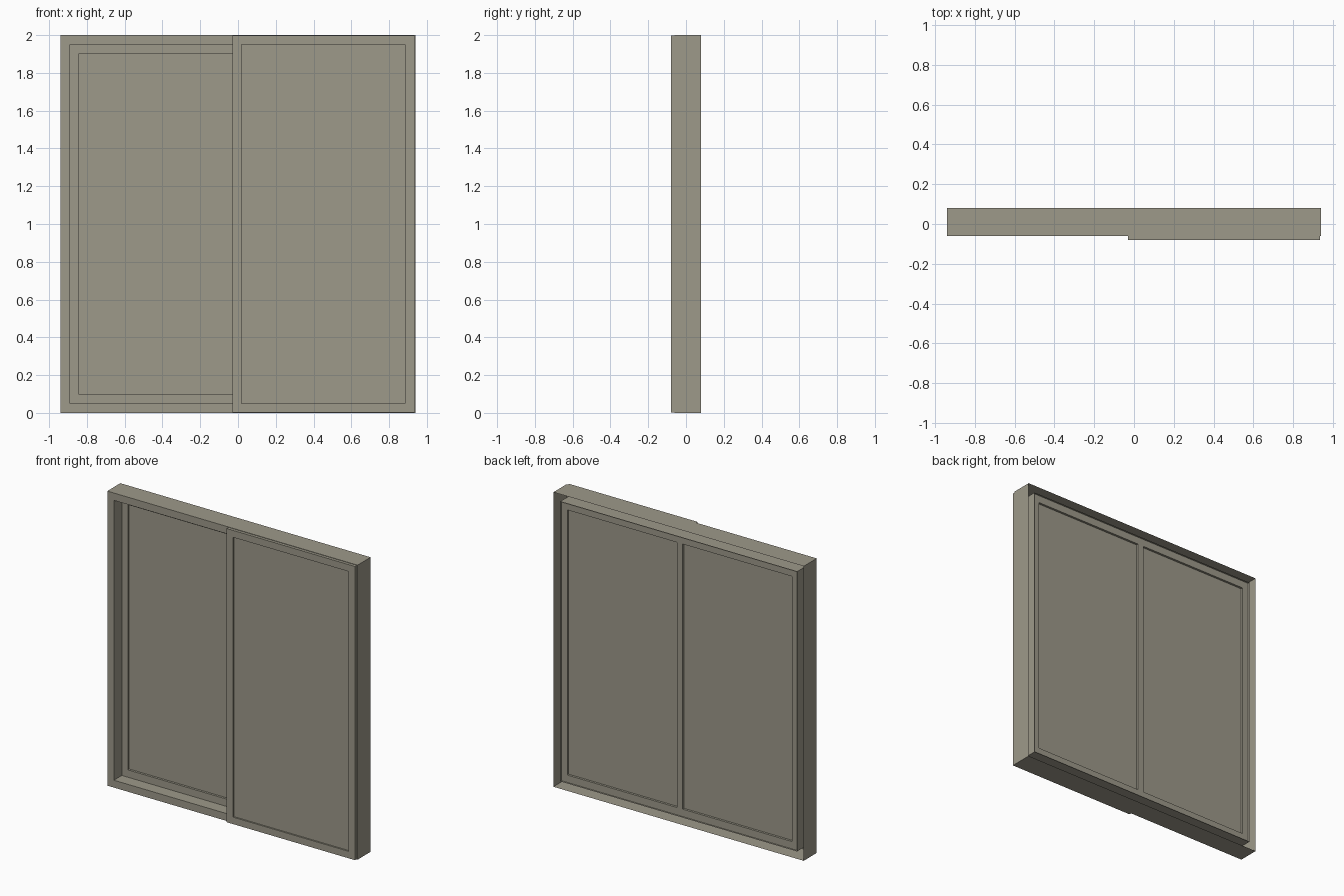
import bpy, bmesh

if "Cube" in bpy.data.objects:
    bpy.data.objects.remove(bpy.data.objects["Cube"])

mat = bpy.data.materials.new("warm grey")
mat.diffuse_color = (0.34, 0.32, 0.255, 1)
mat.use_nodes = True
mat.node_tree.nodes["Principled BSDF"].inputs["Base Color"].default_value = mat.diffuse_color


def finish(name, bm):
    bmesh.ops.recalc_face_normals(bm, faces=bm.faces)
    mesh = bpy.data.meshes.new(name)
    bm.to_mesh(mesh)
    bm.free()
    mesh.materials.append(mat)
    bpy.context.collection.objects.link(bpy.data.objects.new(name, mesh))


def rect(bm, x0, x1, z0, z1, y):
    return [bm.verts.new((x, y, z)) for x, z in ((x0, z0), (x1, z0), (x1, z1), (x0, z1))]


def ring(name, outer, inner, y0, y1, back=True):
    """Rectangular frame between two outlines; the back may be left open."""
    bm = bmesh.new()
    of, nf = rect(bm, *outer, y0), rect(bm, *inner, y0)
    ob, nb = rect(bm, *outer, y1), rect(bm, *inner, y1)
    strips = [(of, nf), (of, ob), (nf, nb)]
    if back:
        strips.append((ob, nb))
    for a, b in strips:
        for i in range(4):
            j = (i + 1) % 4
            bm.faces.new((a[i], a[j], b[j], b[i]))
    finish(name, bm)


def plate(name, area, y0, y1):
    x0, x1, z0, z1 = area
    bm = bmesh.new()
    bmesh.ops.create_cube(bm, size=1)
    for v in bm.verts:
        v.co = (x1 if v.co.x > 0 else x0, y1 if v.co.y > 0 else y0, z1 if v.co.z > 0 else z0)
    finish(name, bm)


# Outer casing: a channel open towards the back
ring("outer_casing", (-0.94, 0.94, 0, 2), (-0.89, 0.89, 0.05, 1.95), -0.06, 0.08, back=False)

# Two inner sashes meeting in the middle, each with a recessed pane
for side, outer, inner in (
    ("left", (-0.89, 0, 0.05, 1.95), (-0.845, -0.022, 0.1, 1.9)),
    ("right", (0, 0.89, 0.05, 1.95), (0.022, 0.845, 0.1, 1.9)),
):
    ring(side + "_sash", outer, inner, 0.025, 0.067)
    plate(side + "_pane", inner, 0.04, 0.052)

# Sliding screen in front of the right half
inner = (0.018, 0.885, 0.05, 1.95)
ring("sliding_screen_frame", (-0.03, 0.935, 0.003, 1.997), inner, -0.08, -0.059)
plate("sliding_screen_panel", inner, -0.07, -0.062)
